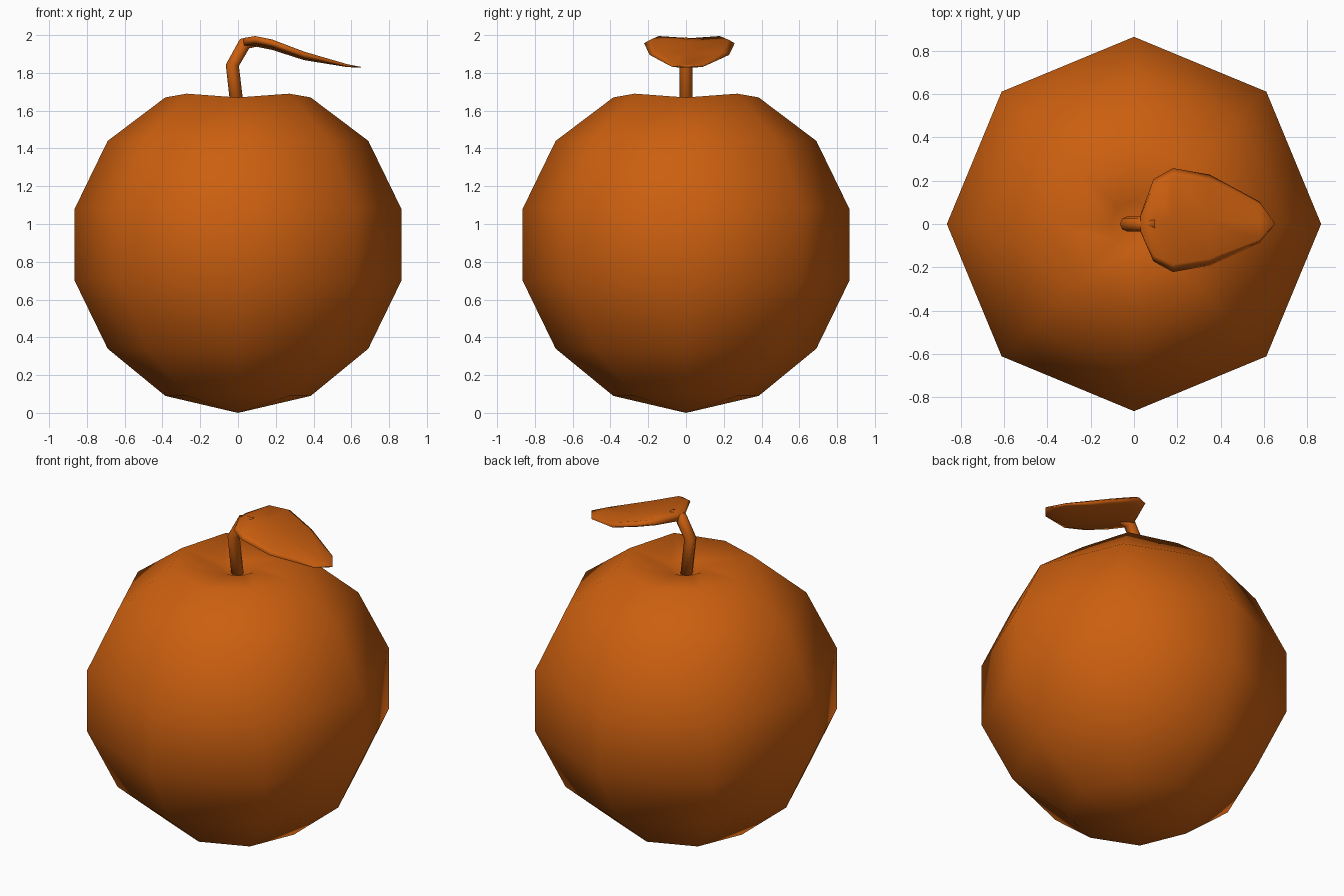
import bpy, bmesh
from math import cos, sin, pi
from mathutils import Vector

cube = bpy.data.objects.get("Cube")
if cube:
    bpy.data.objects.remove(cube, do_unlink=True)

COLOR = (0.60, 0.115, 0.005, 1)
orange = bpy.data.materials.new("orange_peel")
orange.use_nodes = True
orange.diffuse_color = COLOR
orange.node_tree.nodes["Principled BSDF"].inputs["Base Color"].default_value = COLOR


def loft(name, rings):
    """Join equal-length closed rings into a smooth, capped skin."""
    bm = bmesh.new()
    rows = [[bm.verts.new(p) for p in ring] for ring in rings]
    n = len(rows[0])
    for a, b in zip(rows, rows[1:]):
        for i in range(n):
            j = (i + 1) % n
            bm.faces.new((a[i], a[j], b[j], b[i]))
    bm.faces.new(rows[0][::-1])
    bm.faces.new(rows[-1])
    bmesh.ops.remove_doubles(bm, verts=bm.verts, dist=0.0005)
    bmesh.ops.recalc_face_normals(bm, faces=bm.faces)
    mesh = bpy.data.meshes.new(name)
    bm.to_mesh(mesh)
    bm.free()
    mesh.materials.append(orange)
    mesh.shade_smooth()
    obj = bpy.data.objects.new(name, mesh)
    bpy.context.collection.objects.link(obj)
    return obj


# Fruit: eight-sided, with a dimple at the top; the shoulder rises on diagonals
profile = [(0, 0), (0.385, 0.09), (0.69, 0.34), (0.865, 0.70), (0.865, 1.08),
           (0.69, 1.44), (0.385, 1.67), (0.11, 1.65), (0, 1.60)]
body_rings = []
for r, z in profile:
    ring = []
    for i in range(8):
        lift = 0.02 if z == 1.67 and i % 2 else 0
        ring.append((r * cos(i * pi / 4), r * sin(i * pi / 4), z + lift))
    body_rings.append(ring)
loft("fruit_body", body_rings)

# Stem: bent tube, each ring tilted to the path
path = [Vector(p) for p in ((0, 0, 1.58), (-0.03, 0, 1.84),
                            (0.035, 0, 1.955), (0.10, 0, 1.965))]
stem_rings = []
for k, p in enumerate(path):
    d = (path[min(k + 1, 3)] - path[max(k - 1, 0)]).normalized()
    side = Vector((0, 1, 0))
    out = side.cross(d)
    r = 0.035 if k < 3 else 0.025
    stem_rings.append([p + r * (side * cos(i * pi / 4) + out * sin(i * pi / 4))
                       for i in range(8)])
loft("stem", stem_rings)

# Leaf: stations of x, half width, rim height, thickness, midrib drop
stations = [(0.03, 0.04, 1.965, 0.04, 0.0), (0.09, 0.19, 1.975, 0.04, 0.015),
            (0.18, 0.24, 1.957, 0.04, 0.015), (0.35, 0.21, 1.895, 0.035, 0.01),
            (0.58, 0.095, 1.838, 0.015, 0.0), (0.65, 0.004, 1.83, 0.004, 0.0)]
leaf_rings = []
for x, w, z, t, drop in stations:
    shift = 0.018 * min(1, w / 0.2)
    section = [(1, 0), (0.85, t / 2), (0, t / 2 - drop), (-0.85, t / 2),
               (-1, 0), (-0.8, -t / 2), (0, -t / 2 - drop), (0.8, -t / 2)]
    leaf_rings.append([(x, shift + w * u, z + v) for u, v in section])
loft("leaf", leaf_rings)
